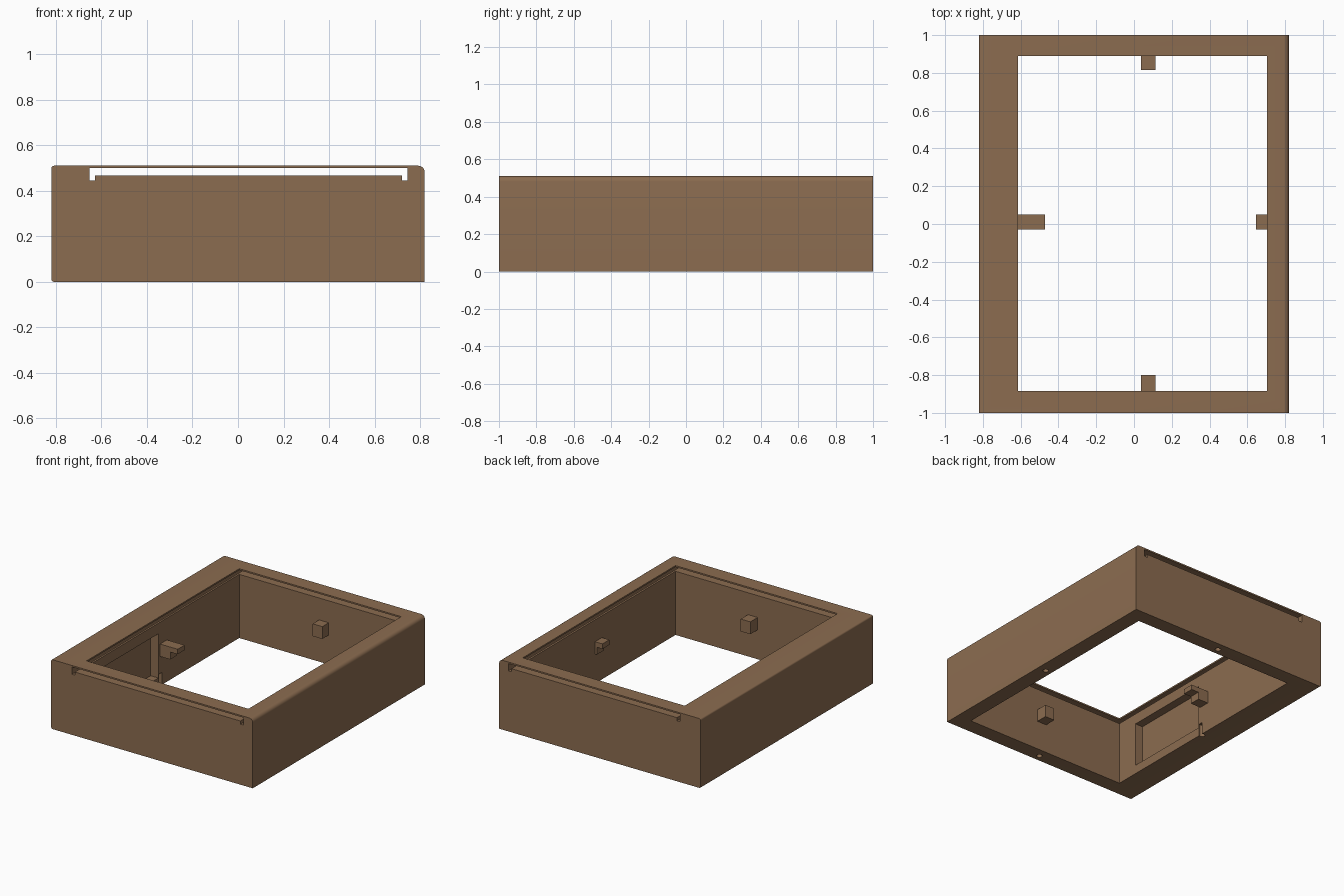
import bpy, bmesh, math

if "Cube" in bpy.data.objects:
    bpy.data.objects.remove(bpy.data.objects["Cube"])

wood = bpy.data.materials.new("brown")
wood.diffuse_color = (0.26, 0.15, 0.08, 1)
wood.use_nodes = True
wood.node_tree.nodes["Principled BSDF"].inputs["Base Color"].default_value = wood.diffuse_color


def prism(name, profile, y0, y1):
    """Extrude an (x, z) profile along y."""
    bm = bmesh.new()
    face = bm.faces.new([bm.verts.new((x, y0, z)) for x, z in profile])
    ext = bmesh.ops.extrude_face_region(bm, geom=[face])["geom"]
    verts = [g for g in ext if isinstance(g, bmesh.types.BMVert)]
    bmesh.ops.translate(bm, verts=verts, vec=(0, y1 - y0, 0))
    bmesh.ops.recalc_face_normals(bm, faces=bm.faces)
    me = bpy.data.meshes.new(name)
    bm.to_mesh(me)
    bm.free()
    me.materials.append(wood)
    ob = bpy.data.objects.new(name, me)
    bpy.context.collection.objects.link(ob)
    return ob


def box(name, x0, x1, y0, y1, z0, z1):
    return prism(name, [(x0, z0), (x1, z0), (x1, z1), (x0, z1)], y0, y1)


def corner(cx, cz, r, start, steps=6):
    """Points of a rounded corner."""
    return [(cx + r * math.cos(math.radians(start + 90 * i / steps)),
             cz + r * math.sin(math.radians(start + 90 * i / steps)))
            for i in range(steps + 1)]


def cut(target, cutter):
    mod = target.modifiers.new("cut", 'BOOLEAN')
    mod.operation = 'DIFFERENCE'
    mod.solver = 'EXACT'
    mod.object = cutter
    bpy.context.view_layer.objects.active = target
    bpy.ops.object.modifier_apply(modifier=mod.name)
    bpy.data.objects.remove(cutter)


# Frame body with rounded long edges
W, H = 0.82, 0.51
outline = [(W, 0)] + corner(W - 0.028, H - 0.028, 0.028, 0) \
    + corner(-W + 0.012, H - 0.012, 0.012, 90) \
    + corner(-W + 0.012, 0.012, 0.012, 180)
frame = prism("frame", outline, -1, 1)

# Central opening
cut(frame, box("opening", -0.613, 0.705, -0.885, 0.89, -0.1, 0.7))

# Sliding panel slot running front to back, deeper along both sides
slot = [(-0.652, 0.445), (-0.627, 0.445), (-0.627, 0.468), (0.72, 0.468),
        (0.72, 0.445), (0.745, 0.445), (0.745, 0.499), (-0.652, 0.499)]
cut(frame, prism("slot", slot, -1.1, 1.1))

# Shallow pocket in the left inner wall
cut(frame, box("pocket", -0.675, -0.55, -0.715, -0.05, 0.065, 0.39))

# Screw holes in the underside
for x, y in ((0.754, -0.035), (0.042, 0.938), (0.042, -0.952), (-0.625, -0.025)):
    pts = [(x + 0.02 * math.cos(a * math.pi / 8), y + 0.02 * math.sin(a * math.pi / 8))
           for a in range(16)]
    hole = prism("hole", pts, -0.1, 0.09)
    # stand the hole upright: (x, y, z) -> (x, z, y)
    for v in hole.data.vertices:
        v.co = (v.co.x, v.co.z, v.co.y)
    hole.data.flip_normals()
    cut(frame, hole)

# Support blocks on the four inner walls
Z0, Z1, STEP = 0.216, 0.307, 0.27
box("back_block", 0.037, 0.115, 0.815, 0.89, Z0, Z1)
box("front_block", 0.037, 0.115, -0.885, -0.80, Z0, Z1)
prism("left_bracket", [(-0.613, Z0), (-0.53, Z0), (-0.53, STEP),
                       (-0.47, STEP), (-0.47, Z1), (-0.613, Z1)], -0.03, 0.05)
prism("right_bracket", [(0.705, Z0), (0.69, Z0), (0.69, STEP),
                        (0.645, STEP), (0.645, Z1), (0.705, Z1)], -0.03, 0.05)

# Smooth only the rounded edges
bpy.ops.object.select_all(action='DESELECT')
frame.select_set(True)
bpy.context.view_layer.objects.active = frame
bpy.ops.object.shade_smooth_by_angle(angle=math.radians(30))
